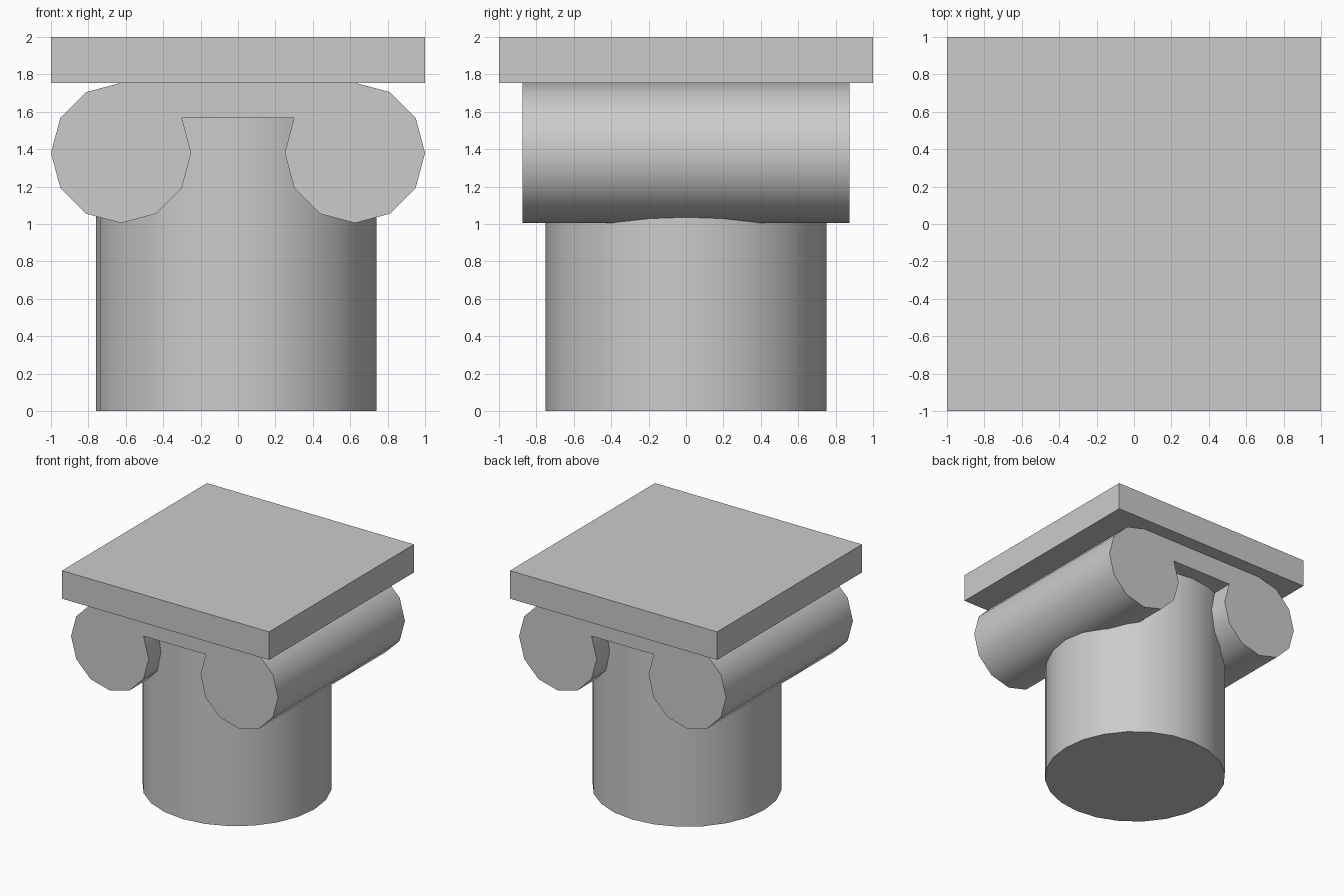
import bpy, bmesh
from math import sin, cos, radians

if "Cube" in bpy.data.objects:
    bpy.data.objects.remove(bpy.data.objects["Cube"])

SCROLL_X, SCROLL_Z, SCROLL_R = 0.625, 1.38, 0.375
HALF_DEPTH = 0.875


def smooth(obj, angle=40):
    bpy.ops.object.select_all(action='DESELECT')
    obj.select_set(True)
    bpy.context.view_layer.objects.active = obj
    bpy.ops.object.shade_smooth_by_angle(angle=radians(angle))


# Round column shaft, slightly off centre, tucked into the scroll block
bpy.ops.mesh.primitive_cylinder_add(vertices=24, radius=0.75, depth=1.6,
                                    location=(-0.01, 0, 0.8),
                                    rotation=(0, 0, radians(90)))
shaft = bpy.context.object
shaft.name = "column_shaft"
smooth(shaft)

# Scroll block: twelve-sided rolls joined by a band, extruded front to back
right = [(SCROLL_X + SCROLL_R * cos(radians(a)), SCROLL_Z + SCROLL_R * sin(radians(a)))
         for a in range(90, -211, -30)]          # top round to inner side
left = [(-x, z) for x, z in reversed(right)]
bm = bmesh.new()
face = bm.faces.new([bm.verts.new((x, -HALF_DEPTH, z)) for x, z in right + left])
extruded = bmesh.ops.extrude_face_region(bm, geom=[face])
bmesh.ops.translate(bm, vec=(0, 2 * HALF_DEPTH, 0),
                    verts=[v for v in extruded["geom"] if isinstance(v, bmesh.types.BMVert)])
bmesh.ops.recalc_face_normals(bm, faces=bm.faces)
mesh = bpy.data.meshes.new("scroll_block")
bm.to_mesh(mesh)
bm.free()
scrolls = bpy.data.objects.new("scroll_block", mesh)
bpy.context.collection.objects.link(scrolls)
smooth(scrolls)

# Square top slab
bpy.ops.mesh.primitive_cube_add(size=1, location=(0, 0, 1.8775))
slab = bpy.context.object
slab.name = "top_slab"
slab.scale = (2, 2, 0.245)
